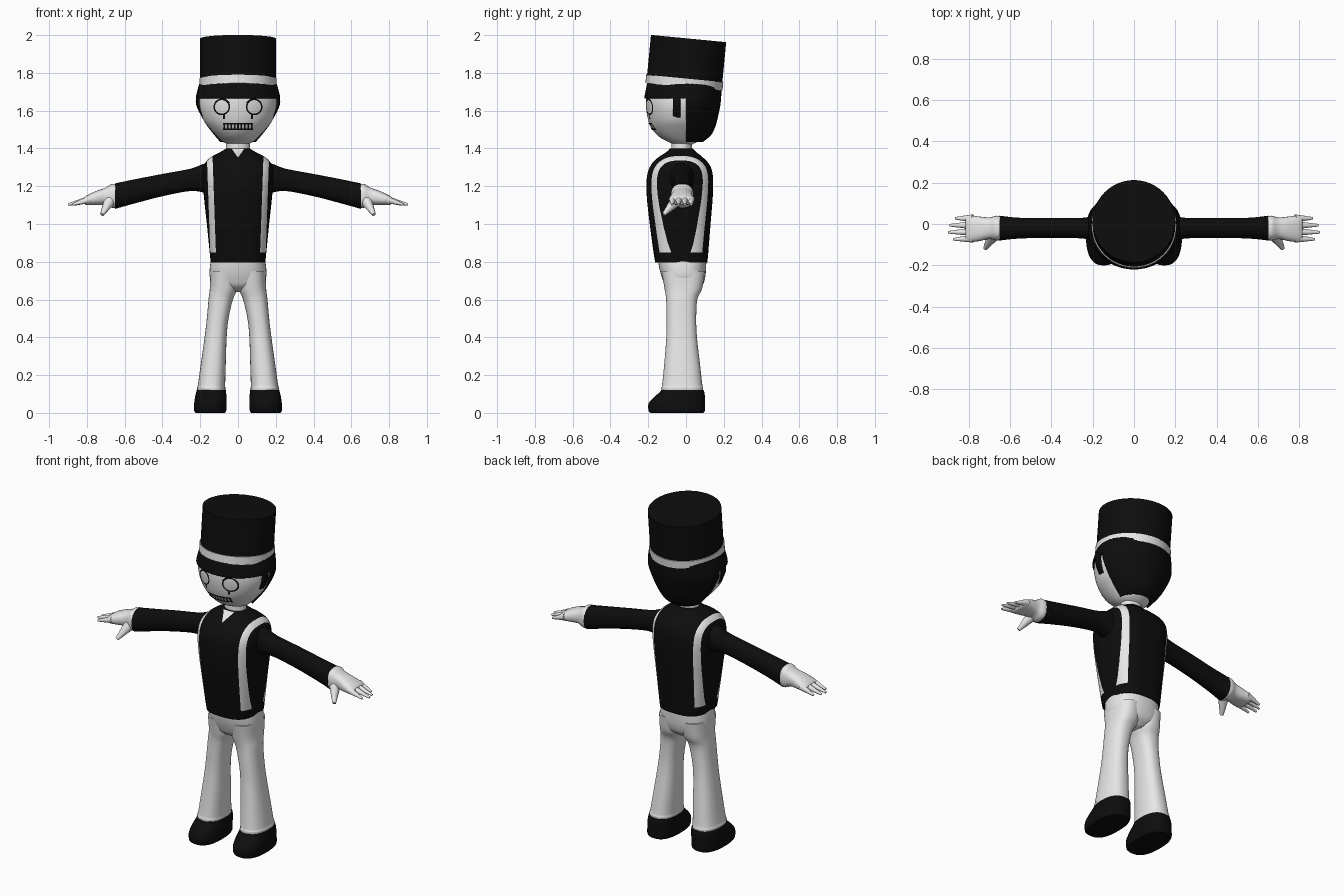
import bpy, bmesh, math
from mathutils import Vector, Matrix

if "Cube" in bpy.data.objects:
    bpy.data.objects.remove(bpy.data.objects["Cube"])


def material(name, c):
    m = bpy.data.materials.new(name)
    m.diffuse_color = (c, c, c, 1)
    m.use_nodes = True
    m.node_tree.nodes["Principled BSDF"].inputs["Base Color"].default_value = m.diffuse_color
    return m


BLACK = material("black", 0.004)
WHITE = material("white", 0.8)


def finish(name, bm, mats, mirror=False, angle=40, normals=True):
    if normals:
        bmesh.ops.recalc_face_normals(bm, faces=bm.faces[:])
    me = bpy.data.meshes.new(name)
    bm.to_mesh(me)
    bm.free()
    ob = bpy.data.objects.new(name, me)
    bpy.context.collection.objects.link(ob)
    for m in mats:
        me.materials.append(m)
    if mirror:
        ob.modifiers.new("mirror", 'MIRROR')
    bpy.ops.object.select_all(action='DESELECT')
    bpy.context.view_layer.objects.active = ob
    ob.select_set(True)
    bpy.ops.object.shade_smooth_by_angle(angle=math.radians(angle))
    return ob


def smooth(rings, steps=4):
    """Catmull-Rom interpolation of ring rows."""
    r = [rings[0]] + rings + [rings[-1]]
    out = []
    for i in range(1, len(r) - 2):
        for k in range(steps):
            t = k / steps
            out.append([0.5 * (2 * b + (c - a) * t + (2 * a - 5 * b + 4 * c - d) * t * t
                               + (3 * b - a - 3 * c + d) * t ** 3)
                        for a, b, c, d in zip(*r[i - 1:i + 3])])
    return out + [rings[-1]]


def loft(bm, rings, n=2.0, seg=40, along_x=False):
    """Rings of (t, u0, u1, v0, v1), superellipse sections, capped ends."""
    loops = []
    for t, u0, u1, v0, v1 in smooth(rings):
        loop = []
        for k in range(seg):
            a = 2 * math.pi * k / seg
            c, s = math.cos(a), math.sin(a)
            u = (u0 + u1) / 2 + (u1 - u0) / 2 * math.copysign(abs(c) ** (2 / n), c)
            v = (v0 + v1) / 2 + (v1 - v0) / 2 * math.copysign(abs(s) ** (2 / n), s)
            loop.append(bm.verts.new((t, v, u) if along_x else (u, v, t)))
        loops.append(loop)
    for a, b in zip(loops, loops[1:]):
        for k in range(seg):
            bm.faces.new((a[k], a[(k + 1) % seg], b[(k + 1) % seg], b[k]))
    bm.faces.new(loops[0])
    bm.faces.new(loops[-1])


def sym(rows):
    return [(z, -w, w, f, b) for z, w, f, b in rows]


def cut(bm, co, no):
    bmesh.ops.bisect_plane(bm, geom=bm.verts[:] + bm.edges[:] + bm.faces[:], dist=1e-5,
                           plane_co=co, plane_no=no)


def part(name, rings, mat, n=2.0, mirror=False, along_x=False, seg=40):
    bm = bmesh.new()
    loft(bm, rings, n, seg, along_x)
    return finish(name, bm, [mat], mirror)


def decal(name, polys, rings, n, mat, off=0.003, mirror=False):
    """Thin plates laid on the front surface of a loft; polygons in (x, z)."""
    rows = smooth(rings)
    bm = bmesh.new()
    for poly in polys:
        vs = []
        for x, z in poly:
            for a, b in zip(rows, rows[1:]):
                if a[0] <= z <= b[0]:
                    break
            t = min(1, max(0, (z - a[0]) / (b[0] - a[0])))
            _, _, w, f, k = [p + (q - p) * t for p, q in zip(a, b)]
            y = (f + k) / 2 - (k - f) / 2 * max(0, 1 - abs(x / w) ** n) ** (1 / n)
            vs.append(bm.verts.new((x, y - off, z)))
        bm.faces.new(vs)
    return finish(name, bm, [mat], mirror, normals=False)


def rect(x0, x1, z0, z1):
    return [(x0, z0), (x1, z0), (x1, z1), (x0, z1)]


# Shirt with suspender stripes cut into its faces
TORSO = sym([(.795, .144, -.163, .113), (.85, .15, -.172, .118), (1.0, .165, -.192, .13),
             (1.15, .181, -.208, .142), (1.25, .188, -.207, .143), (1.31, .18, -.187, .127),
             (1.35, .15, -.15, .092), (1.38, .095, -.105, .055), (1.4, .062, -.085, .035)])
SLOPE, IN, OUT = 0.035, 0.117, 0.147
bm = bmesh.new()
loft(bm, TORSO, 2.8, 56)
for s in (-1, 1):
    for x in (IN, OUT):
        cut(bm, (s * x, 0, .85), (s, 0, -SLOPE))
cut(bm, (0, 0, .85), (0, 0, 1))
for f in bm.faces:
    c = f.calc_center_median()
    f.material_index = int(c.z > .85 and IN < abs(c.x) - SLOPE * (c.z - .85) < OUT)
finish("shirt", bm, [BLACK, WHITE])
decal("open_collar", [[(0, 1.352), (.013, 1.37), (-.013, 1.37)],
                      [(-.013, 1.37), (.013, 1.37), (.024, 1.385), (-.024, 1.385)],
                      [(-.024, 1.385), (.024, 1.385), (.034, 1.4), (-.034, 1.4)]],
      TORSO, 2.8, WHITE, .006)

# Trousers
part("trouser_hips", sym([(.64, .03, -.06, .05), (.67, .11, -.105, .085), (.71, .146, -.125, .1),
                          (.76, .15, -.14, .106), (.82, .142, -.15, .108)]), WHITE, 2.4)
part("trouser_leg", [(.115, .067, .215, -.13, .09), (.135, .067, .217, -.131, .091),
                     (.145, .068, .213, -.127, .087), (.25, .065, .198, -.116, .075),
                     (.4, .06, .177, -.104, .058), (.5, .05, .165, -.103, .054),
                     (.6, .027, .156, -.105, .06), (.66, .003, .149, -.114, .086),
                     (.75, .0, .147, -.13, .1)], WHITE, 2.4, True)

# Shoes
part("shoe", [(0, .07, .225, -.188, .092), (.012, .062, .232, -.198, .1),
              (.05, .06, .232, -.198, .1), (.085, .061, .227, -.168, .1),
              (.108, .063, .222, -.14, .097), (.122, .065, .218, -.13, .093)],
     BLACK, 2.5, True)

# Sleeves
part("sleeve", [(.1, 1.17, 1.32, -.09, .05), (.17, 1.165, 1.322, -.088, .045),
                (.25, 1.175, 1.293, -.07, .03), (.4, 1.147, 1.265, -.068, .03),
                (.55, 1.108, 1.236, -.07, .03), (.65, 1.08, 1.215, -.08, .04)],
     BLACK, 2.2, True, True, 28)

# Hands with tapered fingers
bm = bmesh.new()
loft(bm, [(.63, 1.09, 1.205, -.075, .035), (.665, 1.085, 1.213, -.08, .04),
          (.70, 1.1, 1.193, -.073, .032), (.75, 1.1, 1.175, -.083, .036),
          (.80, 1.1, 1.152, -.088, .042), (.815, 1.11, 1.14, -.08, .035)], 2.5, 24, True)


def digit(a, b, r1, r2):
    a, b = Vector(a), Vector(b)
    m = Matrix.Translation((a + b) / 2) @ (b - a).to_track_quat('Z', 'Y').to_matrix().to_4x4()
    bmesh.ops.create_cone(bm, cap_ends=True, segments=12, radius1=r1, radius2=r2,
                          depth=(b - a).length, matrix=m)


for y, tip in ((.028, .865), (-.006, .893), (-.04, .9), (-.074, .875)):
    digit((.78, y * .95, 1.132), (tip, y, 1.103), .02, .006)
digit((.675, -.045, 1.13), (.72, -.118, 1.05), .034, .01)
finish("hand", bm, [WHITE], True, 50)

# Neck and head
part("neck", sym([(1.35, .07, -.08, .035), (1.4, .063, -.077, .032), (1.47, .062, -.075, .032)]),
     WHITE)
HEAD = sym([(1.42, .045, -.06, .03), (1.435, .08, -.095, .06), (1.46, .108, -.14, .09),
            (1.5, .145, -.178, .115), (1.55, .183, -.2, .135), (1.62, .206, -.212, .15),
            (1.68, .206, -.211, .16), (1.74, .195, -.2, .17)])
part("head", HEAD, WHITE, 2, seg=56)

# Hair shell: fringe, sideburns and back, with the face cut away
bm = bmesh.new()
loft(bm, sym([(1.435, .095, -.1, .09), (1.47, .125, -.15, .132), (1.52, .165, -.19, .157),
              (1.58, .2, -.206, .172), (1.63, .222, -.217, .182), (1.67, .223, -.22, .186),
              (1.72, .212, -.211, .19), (1.745, .204, -.206, .19)]), 2, 56)
for z in (1.565, 1.665):
    cut(bm, (0, 0, z), (0, 0, 1))
for y in (-.07, -.03, 0):
    cut(bm, (0, y, 0), (0, 1, 0))
face = []
for f in bm.faces:
    c = f.calc_center_median()
    burn = -.07 < c.y < -.03 and c.z > 1.565
    if c.z < 1.437 or (c.y < 0 and c.z < 1.665 and not burn):
        face.append(f)
bmesh.ops.delete(bm, geom=face, context='FACES')
hair = finish("hair", bm, [BLACK])
shell = hair.modifiers.new("thickness", 'SOLIDIFY')
shell.thickness, shell.offset = .014, -1

# Painted face: eye rings, brows, tear marks and teeth lines
ring = []
for k in range(28):
    p, q = (2 * math.pi * i / 28 for i in (k, k + 1))
    ring.append([(.086 + r * math.cos(a), 1.62 + r * math.sin(a))
                 for r, a in ((.036, p), (.044, p), (.044, q), (.036, q))])
decal("eye_ring", ring, HEAD, 2, BLACK, mirror=True)
decal("tear_mark", [rect(.07, .08, 1.557, 1.58)], HEAD, 2, BLACK, mirror=True)
decal("brow", [[(.042, 1.643), (.05, 1.637), (.082, 1.664), (.074, 1.67)]], HEAD, 2, BLACK,
      .004, True)
bars = [rect(x - .004, x + .004, 1.498, 1.536) for x in [-.072 + .018 * i for i in range(9)]]
lines = [rect(-.08 + .02 * i, -.06 + .02 * i, z - .004, z + .004)
         for i in range(8) for z in (1.502, 1.53)]
decal("mouth", bars + lines, HEAD, 2, BLACK, .004)

# Tall hat and band, tipped back
tilt = Matrix.Translation((0, -.011, 1.726)) @ Matrix.Rotation(math.radians(-5.5), 4, 'X')
for name, r, h, mat in (("hat", .2, .257, BLACK), ("hat_band", .205, .045, WHITE)):
    bm = bmesh.new()
    bmesh.ops.create_cone(bm, cap_ends=True, segments=48, radius1=r, radius2=r, depth=h,
                          matrix=tilt @ Matrix.Translation((0, 0, h / 2)))
    finish(name, bm, [mat])
